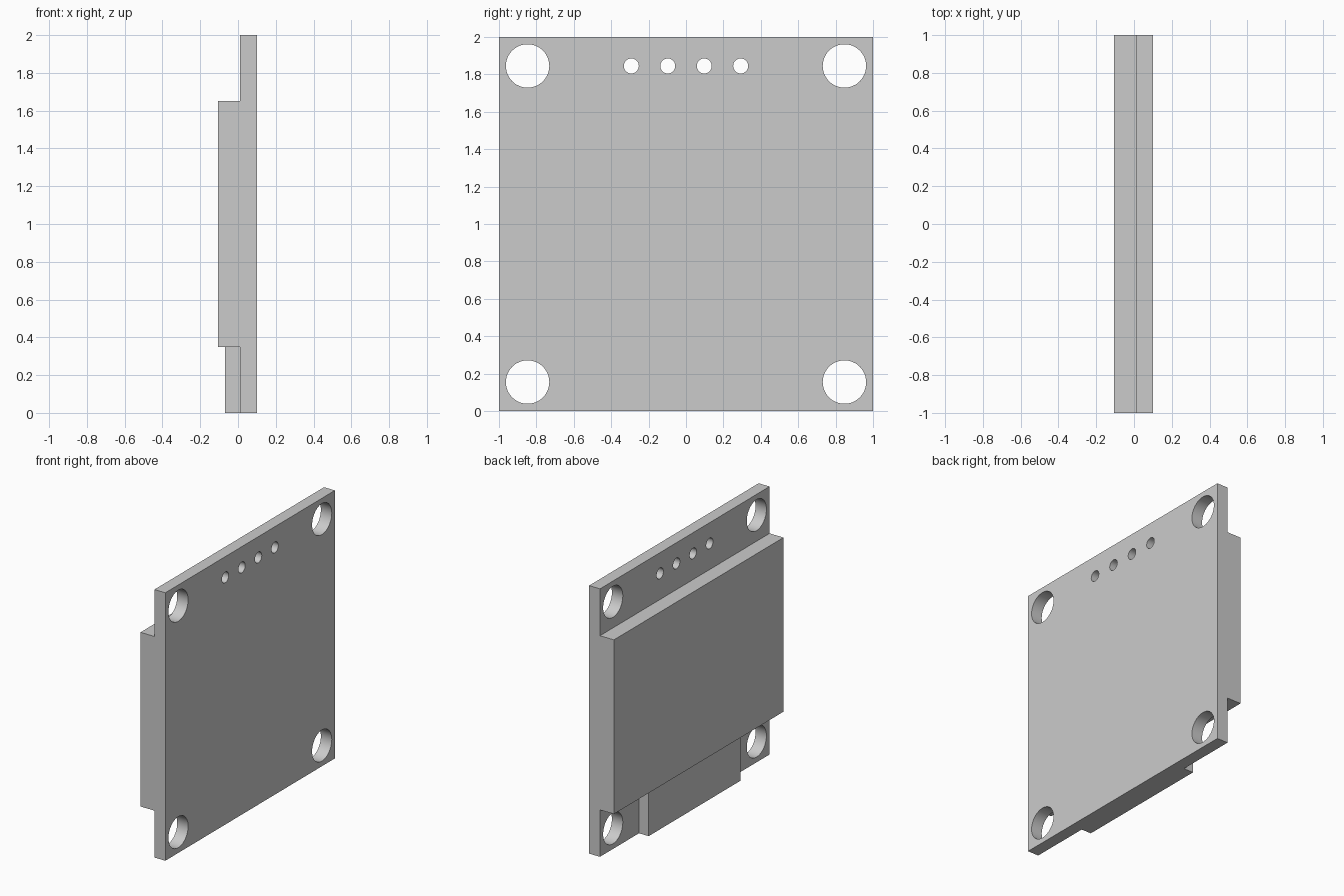
import bpy, bmesh
from math import radians
from mathutils import Matrix

if "Cube" in bpy.data.objects:
    bpy.data.objects.remove(bpy.data.objects["Cube"])


def box(name, x, y, z):
    """Box from (min, max) ranges on each axis."""
    bm = bmesh.new()
    size = [r[1] - r[0] for r in (x, y, z)]
    mid = [(r[0] + r[1]) / 2 for r in (x, y, z)]
    bmesh.ops.create_cube(bm, size=1, matrix=Matrix.Translation(mid) @ Matrix.Diagonal((*size, 1)))
    return finish(bm, name)


def finish(bm, name):
    mesh = bpy.data.meshes.new(name)
    bm.to_mesh(mesh)
    bm.free()
    obj = bpy.data.objects.new(name, mesh)
    bpy.context.collection.objects.link(obj)
    return obj


def drill(bm, y, z, radius):
    """Add a cylinder along x to the cutter mesh."""
    bmesh.ops.create_cone(bm, cap_ends=True, segments=48, radius1=radius, radius2=radius, depth=0.5,
                          matrix=Matrix.Translation((0.05, y, z)) @ Matrix.Rotation(radians(90), 4, 'Y'))


# Circuit board
board = box("circuit_board", (0.01, 0.10), (-1, 1), (0, 2))

# Cutter: four mounting holes and a row of four pin holes
bm = bmesh.new()
for y in (-0.847, 0.847):
    for z in (0.155, 1.845):
        drill(bm, y, z, 0.116)
for i in range(4):
    drill(bm, (i - 1.5) * 0.195, 1.845, 0.04)
cutter = finish(bm, "hole_cutter")
cutter.hide_render = True

mod = board.modifiers.new("holes", 'BOOLEAN')
mod.operation = 'DIFFERENCE'
mod.solver = 'EXACT'
mod.object = cutter
bpy.context.view_layer.objects.active = board
board.select_set(True)
bpy.ops.object.modifier_apply(modifier=mod.name)
bpy.ops.object.shade_smooth_by_angle(angle=radians(30))
bpy.data.objects.remove(cutter)

# Display panel and the ribbon connector below it
box("display_panel", (-0.105, 0.01), (-1, 1), (0.35, 1.65))
box("ribbon_connector", (-0.07, 0.01), (-0.54, 0.54), (0, 0.35))
